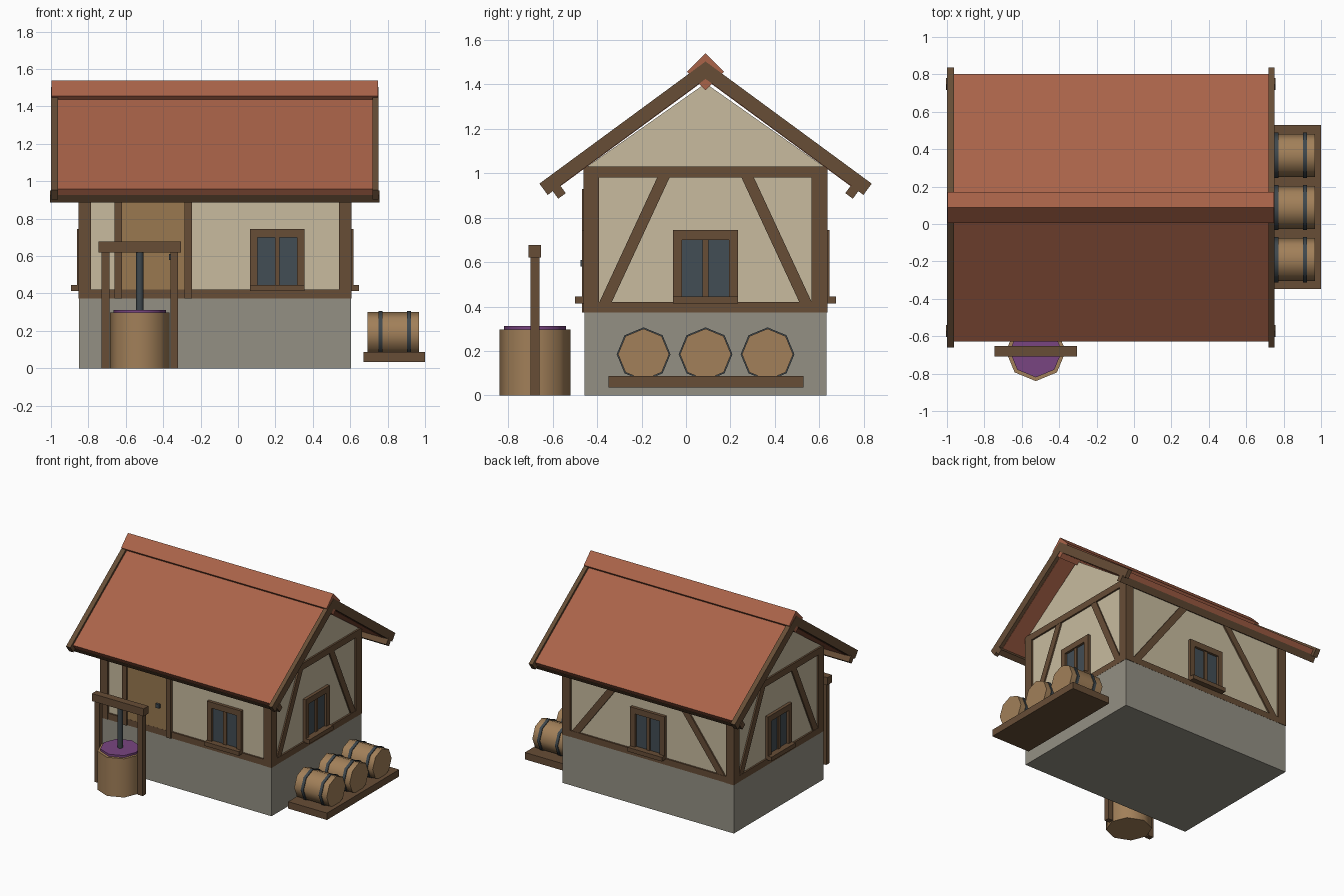
import bpy, bmesh, math
from mathutils import Vector

if "Cube" in bpy.data.objects:
    bpy.data.objects.remove(bpy.data.objects["Cube"])


def colour(name, rgb):
    m = bpy.data.materials.new(name)
    m.diffuse_color = (*rgb, 1)
    m.use_nodes = True
    m.node_tree.nodes["Principled BSDF"].inputs["Base Color"].default_value = m.diffuse_color
    return m


TILE = colour("roof_tile", (0.40, 0.125, 0.066))
TIMBER = colour("dark_timber", (0.135, 0.075, 0.037))
PLASTER = colour("cream_plaster", (0.58, 0.50, 0.345))
STONE = colour("grey_stone", (0.295, 0.28, 0.23))
CASK = colour("cask_wood", (0.36, 0.215, 0.10))
DOOR = colour("door_wood", (0.32, 0.19, 0.08))
IRON = colour("dark_iron", (0.05, 0.065, 0.075))
GLASS = colour("window_glass", (0.055, 0.075, 0.09))
PURPLE = colour("purple_liquid", (0.19, 0.06, 0.22))

X0, X1, Y0, Y1 = -0.85, 0.605, -0.457, 0.633   # house footprint
YC = (Y0 + Y1) / 2                             # ridge line


def prism(name, pts, d0, d1, mapping, mat):
    """Extrude a 2D outline from depth d0 to d1, placed by mapping(u, v, d)."""
    bm = bmesh.new()
    a = [bm.verts.new(mapping(u, v, d0)) for u, v in pts]
    b = [bm.verts.new(mapping(u, v, d1)) for u, v in pts]
    n = len(pts)
    bm.faces.new(a)
    bm.faces.new(b[::-1])
    for i in range(n):
        j = (i + 1) % n
        bm.faces.new((a[i], b[i], b[j], a[j]))
    bmesh.ops.recalc_face_normals(bm, faces=bm.faces)
    me = bpy.data.meshes.new(name)
    bm.to_mesh(me)
    bm.free()
    ob = bpy.data.objects.new(name, me)
    me.materials.append(mat)
    bpy.context.collection.objects.link(ob)
    return ob


def rect(u0, u1, v0, v1):
    return [(u0, v0), (u1, v0), (u1, v1), (u0, v1)]


def along_x(u, v, d):
    return Vector((d, u, v))


def along_z(u, v, d):
    return Vector((u, v, d))


def box(name, x, y, z, mat):
    return prism(name, rect(*x, *y), *z, along_z, mat)


def ring(cu, cv, r, n=8):
    return [(cu + r * math.cos(2 * math.pi * i / n), cv + r * math.sin(2 * math.pi * i / n)) for i in range(n)]


def round_part(name, c, r, d, mapping, mat):
    ob = prism(name, ring(*c, r), *d, mapping, mat)
    bpy.ops.object.select_all(action='DESELECT')
    ob.select_set(True)
    bpy.context.view_layer.objects.active = ob
    bpy.ops.object.shade_smooth_by_angle(angle=math.radians(50))
    return ob


# wall mappings: u along the wall, v up, d outwards
WALLS = {
    "front": (lambda u, v, d: Vector((u, Y0 - d, v)), X0, X1),
    "back": (lambda u, v, d: Vector((u, Y1 + d, v)), X0, X1),
    "left": (lambda u, v, d: Vector((X0 - d, u, v)), Y0, Y1),
    "right": (lambda u, v, d: Vector((X1 + d, u, v)), Y0, Y1),
}

# stone base and plaster body with gables
box("stone_base", (X0, X1), (Y0, Y1), (0, 0.375), STONE)
s = 0.012
prism("plaster_walls", [(Y0 + s, 0.37), (Y1 - s, 0.37), (Y1 - s, 1.03), (YC, 1.405), (Y0 + s, 1.03)],
      X0 + s, X1 - s, along_x, PLASTER)

# corner posts
for nx, x in (("left", (X0 - 0.002, -0.785)), ("right", (0.54, X1 + 0.002))):
    for ny, y in (("front", (Y0 - 0.004, -0.392)), ("back", (0.565, Y1 + 0.004))):
        box(f"corner_post_{ny}_{nx}", x, y, (0.372, 1.03), TIMBER)


def window(wall, c):
    m = WALLS[wall][0]
    w, h = 0.146, 0.105
    z0, z1, zt = 0.445, 0.70, 0.745
    prism(f"{wall}_window_glass", rect(c - h, c + h, z0, z1), -0.02, -0.006, m, GLASS)
    for side, a, b in (("left", c - w, c - h), ("right", c + h, c + w)):
        prism(f"{wall}_window_jamb_{side}", rect(a, b, z0, z1), -0.02, 0.012, m, TIMBER)
    prism(f"{wall}_window_head", rect(c - w, c + w, z1, zt), -0.02, 0.012, m, TIMBER)
    prism(f"{wall}_window_mullion", rect(c - 0.013, c + 0.013, z0, z1), -0.02, 0.004, m, TIMBER)
    prism(f"{wall}_window_sill", rect(c - w, c + w, 0.413, z0), -0.02, 0.042, m, TIMBER)


# timber frame on each wall
for wall, (m, a, b) in WALLS.items():
    a, b = a + 0.06, b - 0.06
    prism(f"{wall}_sill_beam", rect(a, b, 0.372, 0.42), -0.03, 0.001, m, TIMBER)
    prism(f"{wall}_top_beam", rect(a, b, 0.98, 1.03), -0.03, 0.001, m, TIMBER)
    if wall != "front":
        lo, hi = (0.095, 0.355) if wall != "back" else (0.11, 0.53)
        k = 0.028 if wall != "back" else 0.032
        for side, e, sg in (("a", a - 0.06, 1), ("b", b + 0.06, -1)):
            pts = [(e + sg * (lo - k), 0.42), (e + sg * (lo + k), 0.42),
                   (e + sg * (hi + k), 0.98), (e + sg * (hi - k), 0.98)]
            prism(f"{wall}_brace_{side}", pts, -0.03, -0.001, m, TIMBER)
window("front", 0.21)
window("back", (X0 + X1) / 2)
window("left", YC)
window("right", YC)

# door with frame and handle
front = WALLS["front"][0]
prism("door", rect(-0.62, -0.283, 0.42, 0.90), -0.02, 0.0, front, DOOR)
prism("door_post_left", rect(-0.66, -0.62, 0.372, 0.93), -0.02, 0.011, front, TIMBER)
prism("door_post_right", rect(-0.285, -0.245, 0.372, 0.93), -0.02, 0.011, front, TIMBER)
prism("door_lintel", rect(-0.62, -0.285, 0.89, 0.93), -0.02, 0.011, front, TIMBER)
prism("door_handle", rect(-0.37, -0.34, 0.58, 0.61), -0.01, 0.018, front, IRON)

# roof: each slope drawn in its own tilted frame, (distance down slope, height off slope)
ANG = math.atan(0.735)
CA, SA = math.cos(ANG), math.sin(ANG)


def slope(side, top):
    def m(u, v, d):
        return Vector((d, YC + side * (u * CA + v * SA), top - u * SA + v * CA))
    return m


def mitred(length, t):
    """Slab below the slope line, cut vertically at the ridge."""
    return [(0, 0), (length, 0), (length, -t), (t * SA / CA, -t)]


for nm, sd in (("front", -1), ("back", 1)):
    prism(f"{nm}_roof_slope", mitred(0.715 / CA, 0.05), -0.968, 0.725, slope(sd, 1.484), TILE)
    for end, x in (("left", (-1.0, -0.963)), ("right", (0.72, 0.752))):
        prism(f"{nm}_barge_board_{end}", mitred(0.748 / CA, 0.063), *x, slope(sd, 1.503), TIMBER)
    prism(f"{nm}_eave_beam", rect(0.858, 0.90, -0.105, -0.055), -1.005, 0.757, slope(sd, 1.503), TIMBER)
r = 0.083
prism("ridge_cap", [(YC - r, 1.457), (YC, 1.457 - r), (YC + r, 1.457), (YC, 1.457 + r)],
      -0.997, 0.749, along_x, TILE)

# press tub with posts, beam and screw
TUB = (-0.525, -0.68)
round_part("tub", TUB, 0.16, (0, 0.297), along_z, CASK)
round_part("tub_liquid", TUB, 0.14, (0.28, 0.313), along_z, PURPLE)
round_part("press_screw", TUB, 0.02, (0.30, 0.63), along_z, IRON)
for nm, sd in (("left", -1), ("right", 1)):
    cx = TUB[0] + sd * 0.184
    box(f"press_post_{nm}", (cx - 0.021, cx + 0.021), (-0.70, -0.66), (0, 0.625), TIMBER)
box("press_beam", (-0.745, -0.305), (-0.709, -0.652), (0.62, 0.678), TIMBER)

# barrel rack
box("barrel_rack", (0.67, 1.0), (-0.348, 0.528), (0.035, 0.088), TIMBER)
for i, y in enumerate((YC - 0.279, YC, YC + 0.279)):
    c = (y, 0.185)
    round_part(f"barrel_{i}", c, 0.115, (0.692, 0.968), along_x, CASK)
    for j, x in enumerate((0.762, 0.914)):
        round_part(f"barrel_{i}_hoop_{j}", c, 0.121, (x - 0.011, x + 0.011), along_x, IRON)
